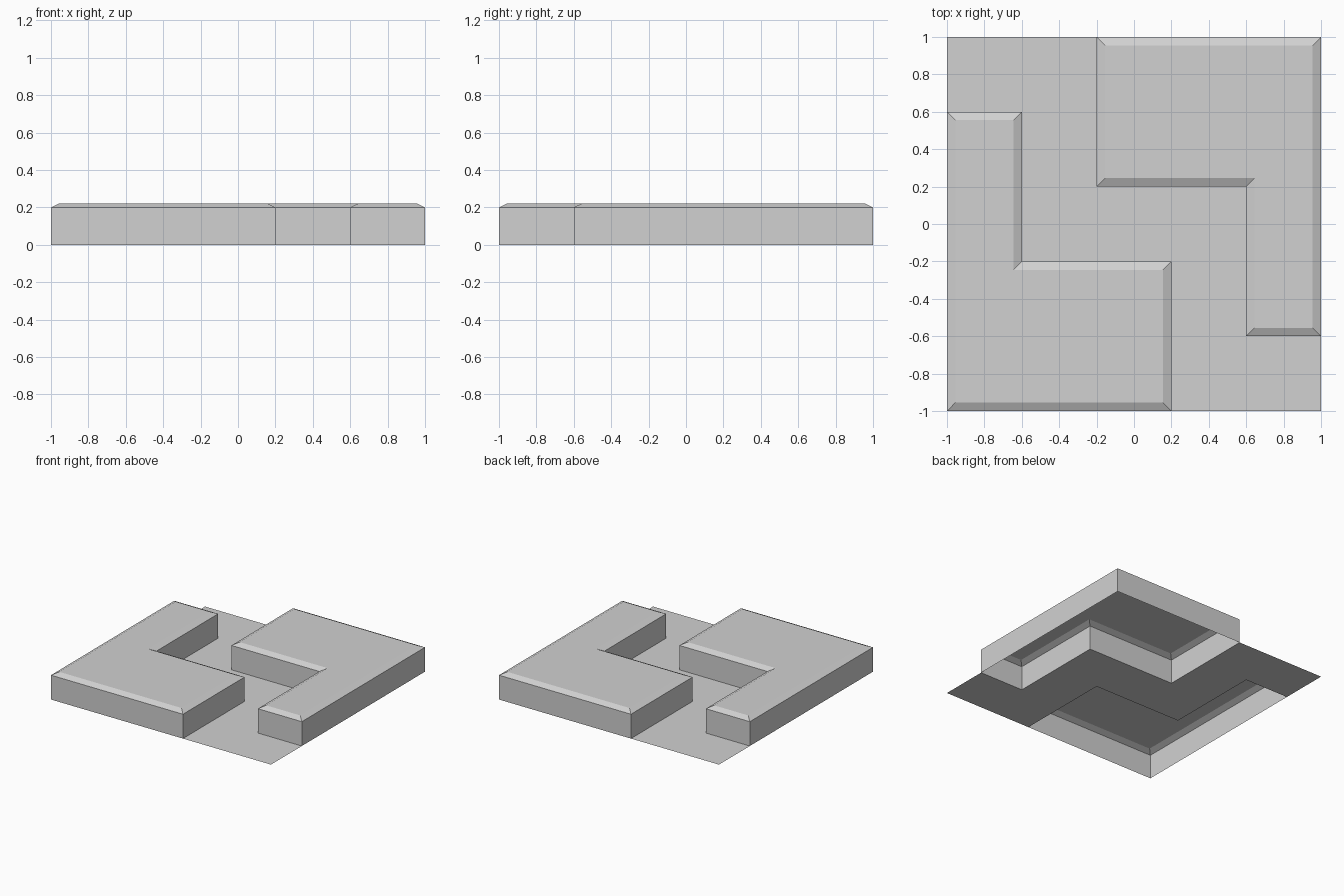
import bpy
import bmesh
from mathutils import Matrix

cube = bpy.data.objects.get("Cube")
if cube:
    bpy.data.objects.remove(cube, do_unlink=True)

WALL, TOP, INSET = 0.2, 0.222, 0.045

grey = bpy.data.materials.new("light grey")
grey.use_nodes = True
color = (0.64, 0.64, 0.64, 1)
grey.diffuse_color = color
bsdf = next(n for n in grey.node_tree.nodes if n.type == 'BSDF_PRINCIPLED')
bsdf.inputs["Base Color"].default_value = color


def finish(name, bm):
    mesh = bpy.data.meshes.new(name)
    bm.to_mesh(mesh)
    bm.free()
    mesh.materials.append(grey)
    obj = bpy.data.objects.new(name, mesh)
    bpy.context.collection.objects.link(obj)
    return obj


def inset_outline(points, d):
    """Move each edge of a right-angled, counter-clockwise outline inwards by d."""
    result = []
    for i, (x, y) in enumerate(points):
        for px, py, qx, qy in ((*points[i - 1], x, y),
                               (x, y, *points[(i + 1) % len(points)])):
            if abs(qx - px) > abs(qy - py):
                new_y = y + (d if qx > px else -d)
            else:
                new_x = x + (-d if qy > py else d)
        result.append((new_x, new_y))
    return result


def block(name, outline, turn):
    """Open-bottomed L block: walls, sloped rim and flat top."""
    bm = bmesh.new()
    rings = [[bm.verts.new((x, y, z)) for x, y in pts] for pts, z in (
        (outline, 0), (outline, WALL), (inset_outline(outline, INSET), TOP))]
    n = len(outline)
    for low, high in zip(rings, rings[1:]):
        for i in range(n):
            j = (i + 1) % n
            bm.faces.new((low[i], low[j], high[j], high[i]))
    bm.faces.new(rings[-1])
    bm.transform(Matrix.Rotation(turn, 4, 'Z'))
    return finish(name, bm)


# Two L blocks, one the half turn of the other
l_outline = [(-1, -1), (0.2, -1), (0.2, -0.2), (-0.6, -0.2), (-0.6, 0.6), (-1, 0.6)]
block("front_right_block", l_outline, 0)
block("back_left_block", l_outline, 3.14159265)

# Zigzag path floor between the blocks
half = [(0.2, -1), (0.2, -0.2), (-0.6, -0.2), (-0.6, 0.6), (-1, 0.6), (-1, 1)]
path = half + [(-x, -y) for x, y in half]
bm = bmesh.new()
floor = bm.faces.new([bm.verts.new((x, y, 0)) for x, y in path])
floor.normal_update()
if floor.normal.z < 0:
    floor.normal_flip()
finish("path_floor", bm)
